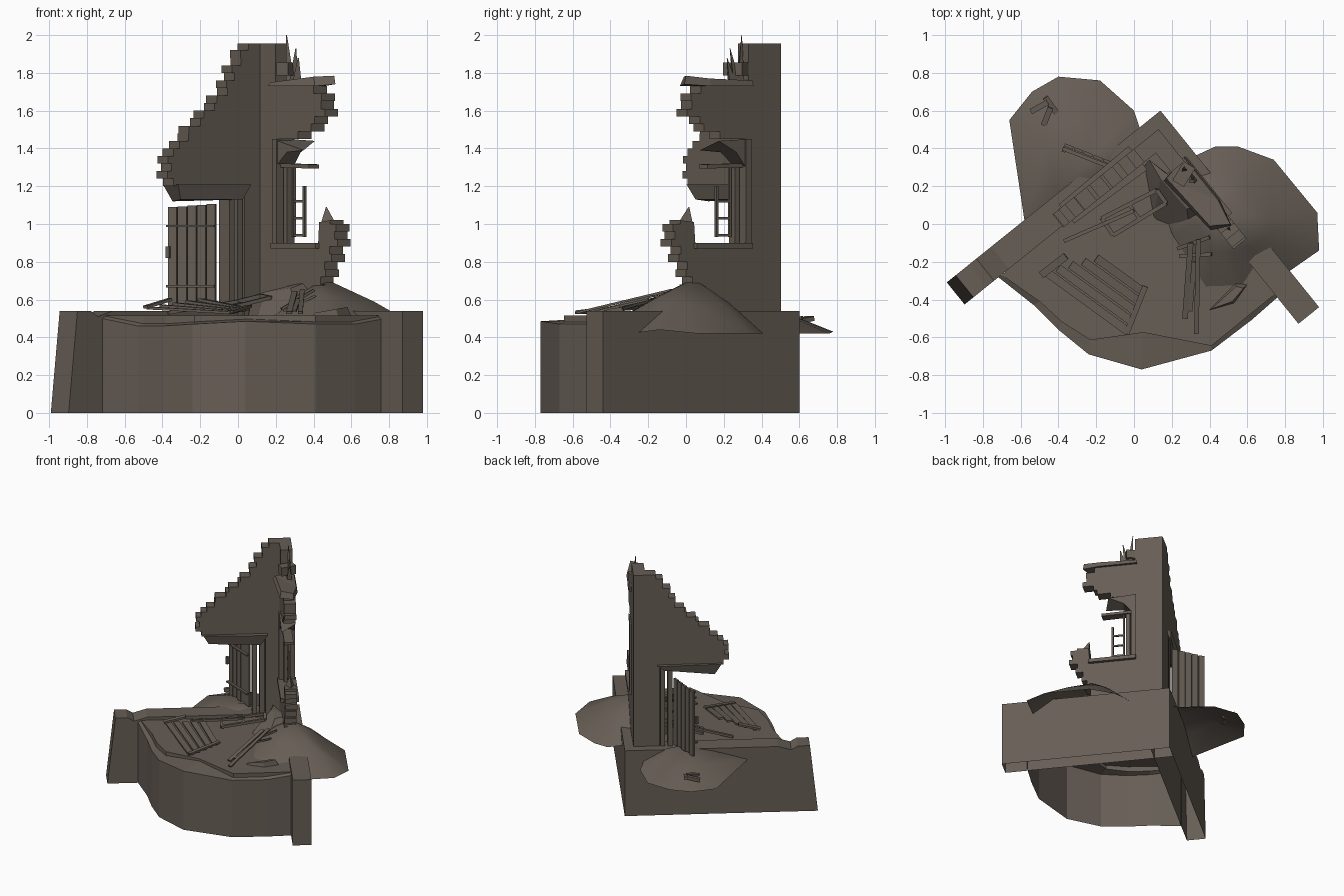
import bpy, bmesh, math, random
from mathutils import Vector as V

if "Cube" in bpy.data.objects:
    bpy.data.objects.remove(bpy.data.objects["Cube"])
random.seed(4)

stone = bpy.data.materials.new("grey brown stone")
stone.diffuse_color = (0.135, 0.112, 0.092, 1)
stone.use_nodes = True
stone.node_tree.nodes["Principled BSDF"].inputs["Base Color"].default_value = stone.diffuse_color

# Ruin corner frame: a runs along the left wall, b along the right wall
C, U, W, Z = V((0.14, 0.6, 0)), V((-0.78, -0.627, 0)), V((0.628, -0.778, 0)), V((0, 0, 1))


def P(a, b, z):
    return C + U * a + W * b + Z * z


def finish(name, bm, smooth=False, closed=True):
    if closed:
        bmesh.ops.recalc_face_normals(bm, faces=bm.faces)
    bottom = [f for f in bm.faces if all(v.co.z < 0.001 for v in f.verts)]
    bmesh.ops.delete(bm, geom=bottom, context='FACES')
    me = bpy.data.meshes.new(name)
    bm.to_mesh(me)
    bm.free()
    me.materials.append(stone)
    ob = bpy.data.objects.new(name, me)
    bpy.context.collection.objects.link(ob)
    if smooth:
        for p in me.polygons:
            p.use_smooth = True
    return ob


def prism(name, front, back):
    """Solid between two matching rings of points."""
    bm = bmesh.new()
    f = [bm.verts.new(p) for p in front]
    g = [bm.verts.new(p) for p in back]
    n = len(f)
    caps = [bm.faces.new(f), bm.faces.new(g[::-1])]
    for i in range(n):
        bm.faces.new((f[i], g[i], g[(i + 1) % n], f[(i + 1) % n]))
    bm.normal_update()
    bmesh.ops.triangulate(bm, faces=caps)
    return finish(name, bm)


def left(name, pts, b0, b1):
    return prism(name, [P(s, b0, z) for s, z in pts], [P(s, b1, z) for s, z in pts])


def right(name, pts, a0, a1):
    return prism(name, [P(a0, s, z) for s, z in pts], [P(a1, s, z) for s, z in pts])


def plank(name, p, q, w, t, side=None):
    p, q = V(p), V(q)
    d = (q - p).normalized()
    s = V(side).normalized() if side else d.cross(Z).normalized()
    n = s.cross(d).normalized()
    ring = [s * (i * w / 2) + n * (j * t / 2) for i, j in ((-1, -1), (1, -1), (1, 1), (-1, 1))]
    return prism(name, [p + r for r in ring], [q + r for r in ring])


def steps(keys, h=0.04):
    """Broken brick edge: keys are (distance, z) with z rising."""
    out, z, k = [], keys[0][1], 0
    while z < keys[-1][1] - 0.005:
        top = min(z + h, keys[-1][1])
        m = (z + top) / 2
        for (s0, z0), (s1, z1) in zip(keys, keys[1:]):
            if z0 <= m <= z1:
                s = s0 + (s1 - s0) * (m - z0) / (z1 - z0)
        s += (0.016 if k % 2 else -0.016) + random.uniform(-.008, .008)
        out += [(s, z), (s, top)]
        z, k = top, k + 1
    return out


def mound(name, apex, outline, bulge):
    bm = bmesh.new()
    ap = V(apex)
    rim = [bm.verts.new(p) for p in outline]
    mid = [bm.verts.new(ap.lerp(v.co, 0.5) + Z * (bulge + random.uniform(-.012, .012))) for v in rim]
    c = bm.verts.new(ap)
    n = len(rim)
    for i in range(n):
        j = (i + 1) % n
        bm.faces.new((rim[i], rim[j], mid[j], mid[i]))
        bm.faces.new((mid[i], mid[j], c))
    bmesh.ops.recalc_face_normals(bm, faces=bm.faces)
    if sum(f.normal.z for f in bm.faces) < 0:
        bmesh.ops.reverse_faces(bm, faces=bm.faces)
    return finish(name, bm, True, False)


# Foundation walls
left("left_base_wall", [(0, 0), (1.45, 0), (1.39, .54), (1.30, .54), (1.25, .51), (1.15, .54), (0, .54)], 0, .15)
right("right_base_wall", [(0, 0), (1.337, 0), (1.337, .54), (0, .54)], 0, .14)

# Rounded floor: open shell with a chipped ledge
outer = [(-.72, -.28), (-.53, -.43), (-.40, -.56), (-.24, -.69), (.04, -.77), (.41, -.67), (.62, -.51), (.78, -.37)]
inner = [(-.70, -.27), (-.50, -.41), (-.38, -.52), (-.23, -.615), (.05, -.575), (.41, -.645), (.60, -.49), (.76, -.36)]
lip = [.50, .46, .46, .47, .485, .47, .47, .50]
bm = bmesh.new()
r0 = [bm.verts.new((x, y, 0)) for x, y in outer]
r1 = [bm.verts.new((x, y, z)) for (x, y), z in zip(outer, lip)]
r2 = [bm.verts.new((x, y, z + .012)) for (x, y), z in zip(inner, lip)]
r3 = [bm.verts.new((x, y, .515)) for x, y in inner]
for a, b in ((r0, r1), (r1, r2), (r2, r3)):
    for i in range(len(a) - 1):
        bm.faces.new((a[i], a[i + 1], b[i + 1], b[i]))
top = bm.faces.new(r3 + [bm.verts.new(P(.1, .1, .515))])
bm.normal_update()
bmesh.ops.triangulate(bm, faces=[top])
finish("floor_shell", bm, closed=False)

# Upper left wall with broken stair edge and doorway
edge = steps([(.75, 1.20), (.78, 1.24), (.77, 1.38), (.69, 1.42), (.62, 1.5), (.55, 1.56), (.45, 1.65),
              (.40, 1.7), (.34, 1.8), (.27, 1.9), (.24, 1.955)])
left("upper_left_wall", [(.07, .5), (.265, .5), (.265, 1.2)] + edge + [(.07, 1.955)], .07, .16)

# Upper right wall: column, window gap, sill stub and overhang
stub = steps([(.66, .6), (.70, .76), (.77, .86), (.81, .92), (.77, 1.02)])
over = steps([(.44, 1.45), (.56, 1.49), (.63, 1.55), (.70, 1.6), (.68, 1.66), (.60, 1.73)])
right("upper_right_wall", [(.07, .5), (.64, .5)] + stub + [(.66, 1.01), (.65, .88), (.285, .87), (.285, 1.45)]
      + over + [(.29, 1.73), (.29, 1.955), (.07, 1.955)], .07, .16)

# Broken slab over the overhang, with splinters on top
prism("top_slab", [P(.05, .27, 1.73), P(.05, .56, 1.73), P(.09, .71, 1.74), P(.19, .66, 1.73), P(.22, .3, 1.73)],
      [P(.06, .27, 1.76), P(.06, .56, 1.77), P(.09, .70, 1.785), P(.18, .64, 1.78), P(.2, .3, 1.75)])
plank("top_block", P(.06, .32, 1.82), P(.17, .36, 1.82), .07, .07)
for i, (b, h, lean) in enumerate([(.33, 2.0, -.02), (.36, 1.93, .03), (.39, 1.88, .02)]):
    prism(f"top_splinter_{i}", [P(.08, b - .02, 1.76), P(.08, b + .02, 1.76), P(.12, b, 1.76)],
          [P(.10, b + lean, h), P(.10, b + lean + .004, h), P(.104, b + lean, h)])

# Door lintel, ragged underside
prism("door_lintel", [P(.25, .04, 1.21), P(.73, .05, 1.21), P(.73, .18, 1.21), P(.25, .2, 1.21)],
      [P(.3, .05, 1.17), P(.68, .07, 1.12), P(.69, .15, 1.13), P(.3, .19, 1.13)])
for s in (.29, .345):
    plank("door_frame_post", P(s, .11, .52), P(s, .11, 1.18), .035, .09, U)

# Open plank door behind the wall
h0, h1 = V((-.115, .32, 0)), V((-.37, .42, 0))
dd = (h1 - h0).normalized()
for i in range(5):
    p = h0.lerp(h1, (i + .5) / 5)
    plank(f"door_plank_{i}", p + Z * (.56 + .008 * (i % 2)), p + Z * (1.105 - .004 * i), .049, .016, dd)
for z in (.67, .99):
    plank("door_hinge_bar", h0 + Z * z - V((.008, .02, 0)), h1 + Z * z - V((.008, .02, 0)), .02, .012)
plank("door_handle", h1 + V((0, -.03, .82)), h1 + V((0, -.03, .88)), .02, .02, dd)

# Window frame, sill, header and loose sash
plank("window_jamb", P(.115, .30, .87), P(.115, .30, 1.45), .04, .12, W)
plank("window_inner_jamb", P(.115, .35, .9), P(.115, .35, 1.32), .03, .05, W)
plank("window_sill", P(.115, .28, .885), P(.115, .66, .885), .14, .03)
plank("window_header", P(.115, .30, 1.31), P(.115, .56, 1.305), .07, .022)
for b in (.385, .475):
    plank("sash_stile", P(.11, b, .93), P(.11, b, 1.2 if b > .4 else 1.3), .014, .014, W)
for z in (.94, 1.03, 1.12):
    plank("sash_rail", P(.11, .385, z), P(.11, .475, z), .012, .012)
prism("window_arch_shard", [P(.06, .28, 1.45), P(.06, .50, 1.44), P(.06, .38, 1.38), P(.06, .3, 1.28)],
      [P(.17, .28, 1.45), P(.17, .54, 1.39), P(.17, .4, 1.38), P(.17, .3, 1.3)])
prism("stub_shard", [P(.08, .66, 1.0), P(.15, .66, 1.0), P(.11, .74, 1.0)],
      [P(.11, .66, 1.09), P(.114, .66, 1.09), P(.112, .664, 1.09)])

# Rubble mounds spilling over the walls
mound("right_mound", (.46, .04, .71),
      [(.3, .35, .45), (.43, .41, .42), (.55, .41, .42), (.74, .34, .42), (.97, .06, .42), (.98, -.14, .44),
       (.75, -.3, .42), (.58, -.35, .5), (.38, -.33, .515), (.2, -.05, .515), (.14, .14, .515)], .012)
mound("left_mound", (-.25, .32, .56),
      [(-.58, .02, .44), (-.66, .55, .42), (-.54, .7, .42), (-.4, .78, .43), (-.18, .76, .42), (0, .6, .42),
       (.04, .48, .46), (-.1, .2, .5)], .025)
prism("inner_rubble", [(.05, .3, .5), (.1, .02, .5), (.3, -.06, .5), (.42, .08, .5)],
      [(.08, .34, .62), (.14, .24, .64), (.28, .08, .66), (.38, .1, .7)])

# Collapsed plank panel on the floor
for i in range(5):
    t = i / 4
    p = V((-.47, -.25, .555)).lerp(V((-.20, -.18, .6)), t)
    q = V((-.03, -.57, .53)).lerp(V((.05, -.36, .55)), t)
    plank(f"fallen_panel_plank_{i}", p, q, .045, .014)
plank("fallen_panel_bar", (.06, -.33, .565), (-.04, -.58, .535), .03, .015)
plank("fallen_panel_bar", (-.36, -.17, .6), (-.49, -.27, .56), .04, .015)

# Fallen window frame beside the doorway
c = [V(p) for p in ((-.17, .03, .55), (.12, .18, .62), (.17, .11, .61), (-.11, -.06, .54))]
for i in range(4):
    plank(f"fallen_frame_{i}", c[i], c[(i + 1) % 4], .022, .02)
plank("fallen_frame_bar", c[0].lerp(c[1], .5), c[3].lerp(c[2], .5), .018, .016)
plank("fallen_pole", (-.37, -.09, .53), (.0, .07, .59), .02, .018)

# Loose boards on the right of the floor
for i, (p, q, w) in enumerate([((.30, -.1, .64), (.27, -.5, .53), .03), ((.34, -.08, .65), (.33, -.58, .53), .025),
                               ((.31, -.2, .6), (.29, -.46, .54), .04), ((.23, -.13, .55), (.40, -.07, .65), .02),
                               ((.24, -.17, .54), (.41, -.16, .62), .02)]):
    plank(f"loose_board_{i}", p, q, w, .012)

# Stone chunks
prism("floor_chunk", [(.39, -.46, .51), (.53, -.42, .51), (.60, -.32, .51), (.54, -.31, .51)],
      [(.41, -.45, .53), (.52, -.41, .55), (.58, -.34, .56), (.54, -.33, .55)])
for i, (x, y, r) in enumerate([(-.5, .62, .5), (-.44, .63, 2.2), (-.46, .57, 1.2)]):
    d = V((math.cos(r), math.sin(r), .2)) * .05
    plank(f"outer_splinter_{i}", V((x, y, .49)) - d, V((x, y, .49)) + d, .03, .025)
